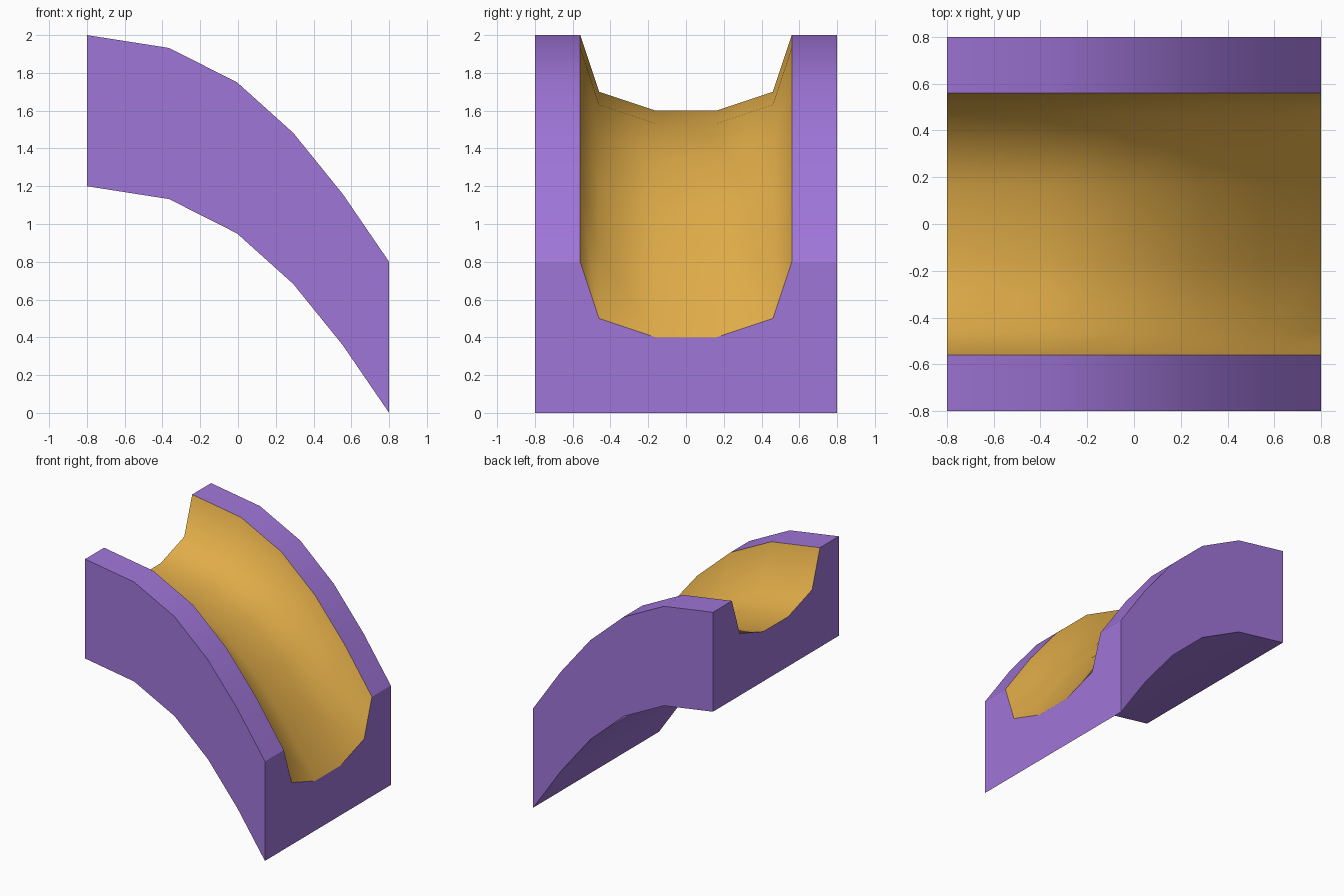
import bpy, bmesh

if "Cube" in bpy.data.objects:
    bpy.data.objects.remove(bpy.data.objects["Cube"])

def material(name, rgb):
    m = bpy.data.materials.new(name)
    m.diffuse_color = (*rgb, 1)
    m.use_nodes = True
    m.node_tree.nodes["Principled BSDF"].inputs["Base Color"].default_value = m.diffuse_color
    return m

# Side curve of the ramp: x and top height
path = [(-0.8, 2.0), (-0.365, 1.932), (-0.005, 1.75), (0.292, 1.483), (0.555, 1.158), (0.8, 0.8)]

# Cross-section: y and depth below the top; walls, then the rounded channel
half = [(0.8, -0.8), (0.8, 0.0), (0.56, 0.0), (0.46, -0.3), (0.16, -0.4)]
section = [(-y, d) for y, d in half] + half[::-1]
n = len(section)
CHANNEL = range(2, 7)   # section segments that form the channel

bm = bmesh.new()
rings = [[bm.verts.new((x, y, z + d)) for y, d in section] for x, z in path]

# Skin between neighbouring cross-sections
for a, b in zip(rings, rings[1:]):
    for i in range(n):
        j = (i + 1) % n
        f = bm.faces.new((a[i], a[j], b[j], b[i]))
        f.material_index = 1 if i in CHANNEL else 0
        f.smooth = True

# End caps
bm.faces.new(rings[0])
bm.faces.new(rings[-1][::-1])
bmesh.ops.recalc_face_normals(bm, faces=bm.faces)

# Channel stays smooth; rims and corners stay sharp
for e in bm.edges:
    f, g = e.link_faces
    e.smooth = f.material_index == g.material_index and e.calc_face_angle() < 1.0

mesh = bpy.data.meshes.new("curved_channel_ramp")
bm.to_mesh(mesh)
bm.free()
mesh.materials.append(material("purple body", (0.35, 0.18, 0.69)))
mesh.materials.append(material("gold channel", (0.74, 0.41, 0.065)))
bpy.context.collection.objects.link(bpy.data.objects.new("curved_channel_ramp", mesh))
